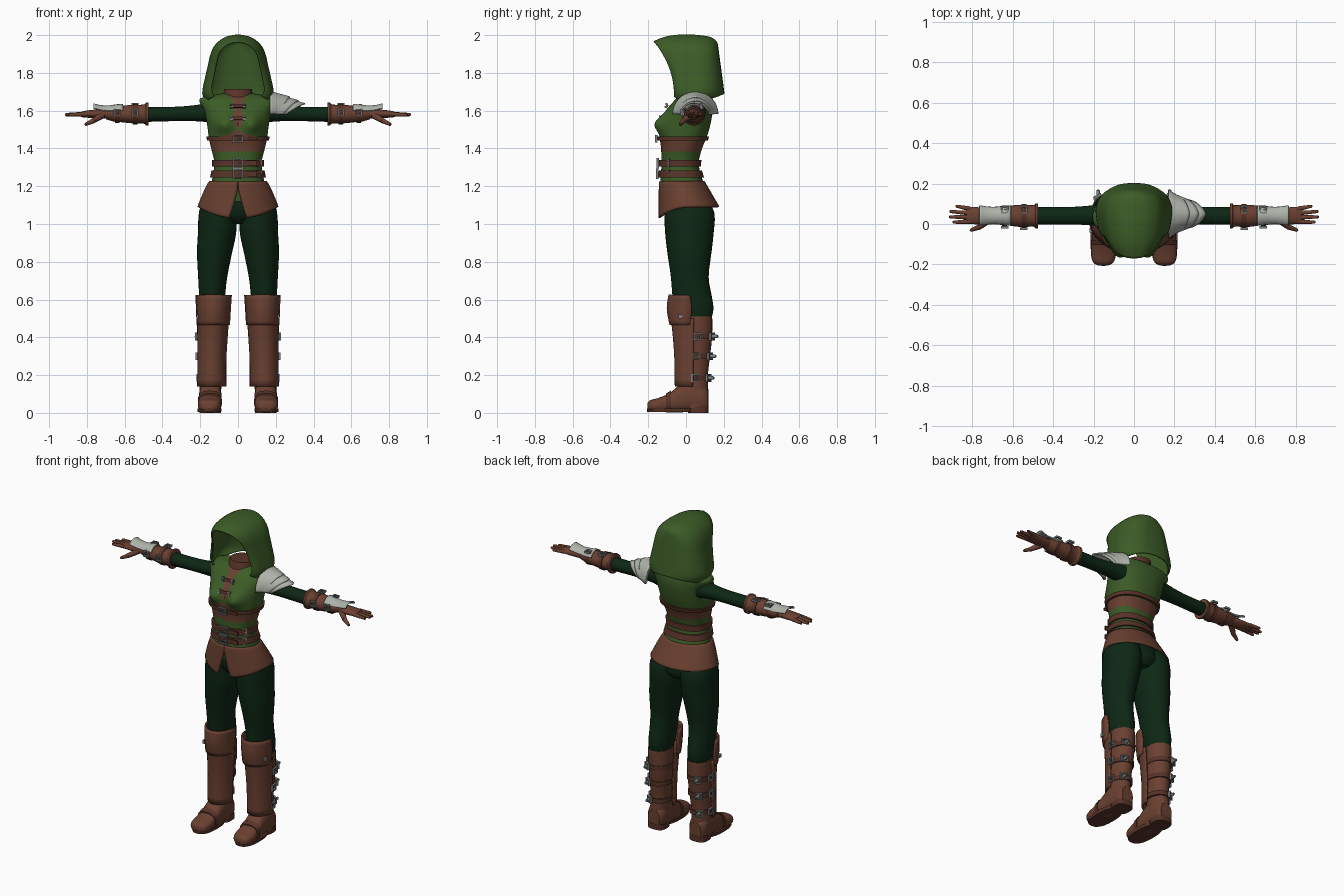
import bpy, bmesh, math
from mathutils import Vector, Matrix

if "Cube" in bpy.data.objects:
    bpy.data.objects.remove(bpy.data.objects["Cube"])


def material(name, r, g, b):
    m = bpy.data.materials.new(name)
    m.diffuse_color = (r, g, b, 1)
    m.use_nodes = True
    m.node_tree.nodes["Principled BSDF"].inputs["Base Color"].default_value = m.diffuse_color
    return m


GREEN = material("leaf green cloth", 0.045, 0.108, 0.02)
DARK = material("deep green cloth", 0.004, 0.02, 0.007)
BROWN = material("brown leather", 0.145, 0.052, 0.031)
BELT = material("dark leather", 0.095, 0.033, 0.021)
SILVER = material("pale plate", 0.42, 0.45, 0.4)
METAL = material("buckle metal", 0.2, 0.22, 0.21)


def finish(name, bm, mats, thick=0):
    bmesh.ops.remove_doubles(bm, verts=bm.verts, dist=0.0002)
    bmesh.ops.recalc_face_normals(bm, faces=bm.faces)
    me = bpy.data.meshes.new(name)
    bm.to_mesh(me)
    bm.free()
    ob = bpy.data.objects.new(name, me)
    bpy.context.collection.objects.link(ob)
    for m in mats if isinstance(mats, (list, tuple)) else [mats]:
        me.materials.append(m)
    if thick:
        mod = ob.modifiers.new("thickness", 'SOLIDIFY')
        mod.thickness, mod.offset = thick, 0
    return ob


def smooth(secs, k):
    """Catmull-Rom resampling of a list of number tuples."""
    out = []
    for i in range(len(secs) - 1):
        a, b, c, d = secs[max(i - 1, 0)], secs[i], secs[i + 1], secs[min(i + 2, len(secs) - 1)]
        for j in range(k):
            t = j / k
            out.append(tuple(q + 0.5 * t * (r - p + t * (2 * p - 5 * q + 4 * r - s + t * (3 * (q - r) + s - p)))
                             for p, q, r, s in zip(a, b, c, d)))
    return out + [tuple(secs[-1])]


def grid(name, rows, mats, closed=False, thick=0):
    """Skin rows of points; closed rows also get end caps."""
    bm = bmesh.new()
    vs = [[bm.verts.new(p) for p in row] for row in rows]
    n = len(rows[0])
    for a, b in zip(vs, vs[1:]):
        for i in range(n if closed else n - 1):
            j = (i + 1) % n
            bm.faces.new((a[i], a[j], b[j], b[i]))
    if closed:
        bm.faces.new(vs[0])
        bm.faces.new(vs[-1])
    return finish(name, bm, mats, thick)


def loft(name, secs, mats, axis='z', k=3, n=24, s=1, power=2.0, arc=None, thick=0):
    """Sections are (position, centre1, centre2, radius1, radius2)."""
    rows = []
    a0, a1 = arc or (0, 360)
    for p, c1, c2, r1, r2 in smooth(secs, k):
        row = []
        for i in range(n + (1 if arc else 0)):
            t = math.radians(a0 + (a1 - a0) * i / n)
            cu, cv = math.cos(t), math.sin(t)
            u = c1 + r1 * math.copysign(abs(cu) ** (2 / power), cu)
            v = c2 + r2 * math.copysign(abs(cv) ** (2 / power), cv)
            x, y, z = {'z': (u, v, p), 'x': (p, u, v), 'y': (u, p, v)}[axis]
            row.append((x * s, y, z))
        rows.append(row)
    return grid(name, rows, mats, not arc, thick)


def rod(name, a, b, r0, r1, mat, s=1):
    a, b = Vector((a[0] * s, *a[1:])), Vector((b[0] * s, *b[1:]))
    bm = bmesh.new()
    m = Matrix.Translation((a + b) / 2) @ (b - a).to_track_quat('Z', 'Y').to_matrix().to_4x4()
    bmesh.ops.create_cone(bm, cap_ends=True, segments=10, radius1=r0, radius2=r1, depth=(b - a).length, matrix=m)
    bmesh.ops.create_icosphere(bm, subdivisions=1, radius=r1, matrix=Matrix.Translation(b))
    return finish(name, bm, mat)


def boxes(name, parts, mat, place):
    """Boxes (centre, size) in a local frame: x across, z up, -y outward."""
    bm = bmesh.new()
    for c, size in parts:
        bmesh.ops.create_cube(bm, size=1, matrix=place @ Matrix.Translation(c) @ Matrix.Diagonal((*size, 1)))
    return finish(name, bm, mat)


def buckle(name, loc, w, h, turn=0, tilt=0):
    t = 0.007
    parts = [((e * w / 2, 0, 0), (t, 0.012, h + t)) for e in (-1, 1)]
    parts += [((0, 0, e * h / 2), (w, 0.012, t)) for e in (-1, 1)] + [((w / 4, -0.004, 0), (w / 2, 0.006, 0.006))]
    boxes(name, parts, METAL, Matrix.Translation(loc) @ Matrix.Rotation(turn, 4, 'Z') @ Matrix.Rotation(tilt, 4, 'X'))


# Tunic body: z, half width, front y, back y
BODY = [(1.12, .16, -.12, .13), (1.2, .145, -.135, .1), (1.27, .131, -.132, .076), (1.33, .126, -.13, .068),
        (1.4, .142, -.132, .085), (1.46, .155, -.138, .11), (1.53, .164, -.13, .13), (1.6, .18, -.105, .14),
        (1.655, .205, -.06, .135), (1.675, .17, -.035, .12), (1.69, .09, -.01, .1)]
BODY = [(z, 0, (f + b) / 2, w, (b - f) / 2) for z, w, f, b in BODY]
DENSE = smooth(BODY, 8)


def bust(x, y, z):
    return 0.045 * math.exp(-((abs(x) - .075) / .05) ** 2 - ((z - 1.53) / .05) ** 2) if y < -.02 else 0


tunic = loft("tunic", BODY, [GREEN, BROWN], k=8, n=72, power=2.3)
for v in tunic.data.vertices:
    v.co.y -= bust(*v.co)
for f in tunic.data.polygons:
    x, y, z = f.center
    under = y < 0.13 and 1.385 < z + 0.1 * max(y, -.03) * (y > 0) < 1.445 + 0.05 * max(0, 1 - abs(x) / .13) * (y < 0)
    placket = y < 0 and abs(x) < .008 + max(0, z - 1.5) * .16 and z > 1.48
    f.material_index = 1 if under or placket else 0


def body_at(z):
    return min(DENSE, key=lambda r: abs(r[0] - z))


def front_y(z):
    r = body_at(z)
    return r[2] - r[4]


# Belts round waist and ribs, with buckles and tips
for name, z, h in (("rib_belt", 1.452, .011), ("upper_belt", 1.322, .018), ("lower_belt", 1.265, .018)):
    ring = []
    for dz, off in ((-h, 0), (-h, .012), (h, .012), (h, 0)):
        _, cx, cy, rx, ry = body_at(z + dz)
        ring.append((z + dz, cx, cy, rx + off, ry + off))
    loft(name, ring, BELT, k=1, n=56, power=2.3)
    y = front_y(z) - .02
    buckle(name + "_buckle", (0, y, z), .05, h * 2 + .012)
    boxes(name + "_tongue", [((.055, 0, 0), (.09, .008, h * 1.5))], BELT, Matrix.Translation((0, y + .008, z)))
    if z < 1.4:
        buckle(name + "_tip", (.112, y + .055, z), .022, h * 2, .75)

# Chest clasps
for z in (1.625, 1.56):
    at = Matrix.Translation((0, front_y(z) - .012, z)) @ Matrix.Rotation(-.35, 4, 'X')
    boxes("chest_clasp", [((0, 0, 0), (.07, .012, .016))], BELT, at)
    boxes("clasp_studs", [((e * .034, -.004, d * .008), (.016, .014, .01)) for e in (-1, 1) for d in (-1, 1)], METAL, at)

# Collar
loft("collar", [(1.62, 0, .03, .1, .08), (1.67, 0, .035, .082, .075), (1.715, 0, .045, .072, .068)], BELT, n=32)

# Hood: arches from face opening to back seam (bottom y, bottom z, top y, top z, half width, curve)
arches = smooth([(-.06, 1.675, -.17, 1.965, .14, 2.2), (-.035, 1.66, -.1, 1.99, .168, 1.8),
                 (.03, 1.65, -.01, 2.0, .182, 1.5), (.09, 1.655, .08, 1.995, .183, 1), (.15, 1.67, .13, 1.985, .15, 1),
                 (.19, 1.685, .158, 1.965, .085, 1), (.2, 1.69, .165, 1.95, 0, 1)], 4)
half = smooth([(.9, 0), (1, .12), (.93, .33), (.84, .54), (.76, .72), (.62, .86), (.34, .965), (0, 1)], 3)
outline = half + [(-x, z) for x, z in half[-2::-1]]
grid("hood", [[(w * x, yb + (yt - yb) * max(z, 0) ** p, zb + (zt - zb) * z) for x, z in outline]
              for yb, zb, yt, zt, w, p in arches], GREEN, thick=.008)

# Flared leather skirt with front slit
rows = []
for i in range(13):
    u = i / 12
    gap = .01 + .26 * max(0, u - .2)
    row = []
    for j in range(65):
        t = -math.pi / 2 + gap + (2 * math.pi - 2 * gap) * j / 64
        hem = 1.09 - .06 * max(0, -math.sin(t)) ** 2
        row.append(((.147 + .063 * u ** .8) * math.cos(t), -.022 + .036 * u + (.116 + .042 * u) * math.sin(t),
                    1.225 + (hem - 1.225) * u))
    rows.append(row)
grid("leather_skirt", rows, BROWN, thick=.01)
loft("pelvis", [(1.0, 0, .03, .05, .08), (1.05, 0, .02, .14, .12), (1.17, 0, 0, .14, .11)], DARK)

# Layered shoulder plate on one side
for k, (length, lift) in enumerate(((.185, 0), (.15, .007), (.105, .014))):
    rows = []
    for i in range(9):
        u = i / 8
        row = []
        for j in range(25):
            t = j / 12 - 1
            a = math.radians(88) * t
            row.append((.17 + length * u * (1 - .55 * abs(t) ** 1.4), .05 + (.105 + lift - .035 * u) * math.sin(a),
                        1.578 + (.108 + lift - .05 * u * length / .185) * math.cos(a)))
        rows.append(row)
    grid("shoulder_plate_%d" % (k + 1), rows, SILVER, thick=.007)

for s in (-1, 1):
    # Arm, bracer, straps and hand
    loft("sleeve", [(.14, .045, 1.59, .06, .055), (.2, .043, 1.588, .05, .045), (.32, .041, 1.583, .043, .038),
                    (.5, .04, 1.58, .043, .04)], DARK, 'x', s=s)
    loft("bracer", [(.475, .04, 1.582, .062, .06), (.487, .04, 1.582, .062, .06), (.5, .04, 1.582, .053, .05),
                    (.56, .04, 1.582, .055, .049), (.63, .042, 1.582, .048, .042), (.65, .042, 1.584, .049, .044),
                    (.7, .042, 1.585, .036, .03)], BROWN, 'x', s=s)
    for x, r in ((.545, .058), (.64, .051)):
        loft("bracer_strap", [(x - .012, .041, 1.582, r, r - .004), (x + .012, .041, 1.582, r, r - .004)],
             BELT, 'x', k=1, s=s)
        buckle("bracer_buckle", (x * s, .041 - r - .006, 1.59), .03, .03)
        buckle("bracer_top_buckle", (x * s, .07, 1.58 + r - .004), .03, .03, 0, -math.pi / 2)
    loft("wrist_plate", [(.61, .042, 1.585, .05, .048), (.68, .042, 1.585, .043, .04), (.725, .042, 1.59, .044, .036),
                         (.765, .043, 1.6, .05, .035)], SILVER, 'x', s=s, arc=(20, 160), thick=.007)
    loft("hand", [(.67, .042, 1.585, .032, .028), (.74, .04, 1.583, .04, .024), (.8, .042, 1.582, .043, .019),
                  (.83, .043, 1.58, .04, .014)], BROWN, 'x', s=s)
    for i, tip in enumerate((.9, .917, .915, .885)):
        y = .012 + .021 * i
        rod("finger", (.81, y, 1.582), (tip - .008, y * 1.25 - .006, 1.577 + .003 * (i % 2)), .0125, .008, BROWN, s)
    rod("thumb_base", (.72, .02, 1.575), (.765, -.015, 1.547), .019, .014, BROWN, s)
    rod("thumb_tip", (.765, -.015, 1.547), (.805, -.03, 1.528), .014, .009, BROWN, s)

    # Trouser leg
    loft("trouser_leg", [(1.16, .095, .0, .085, .1), (1.06, .107, .018, .1, .132), (.95, .111, .018, .101, .128),
                         (.85, .124, .018, .093, .117), (.72, .134, .02, .077, .1), (.62, .137, .032, .069, .104),
                         (.56, .138, .042, .068, .103), (.51, .138, .05, .064, .088), (.45, .138, .05, .058, .07)],
         DARK, s=s, n=32)
    # Boot shaft, shin guard and knee guard
    loft("boot_shaft", [(.51, .138, .055, .07, .083), (.495, .138, .055, .071, .084), (.4, .138, .052, .069, .086),
                        (.3, .14, .044, .065, .083), (.2, .143, .04, .059, .076), (.12, .146, .045, .057, .073),
                        (.025, .147, .05, .056, .068)], BROWN, s=s, n=28)
    loft("shin_guard", [(.5, .132, .042, .08, .118), (.4, .135, .042, .076, .107), (.28, .138, .04, .072, .097),
                        (.14, .139, .038, .073, .093)], BROWN, s=s, arc=(180, 360), thick=.009)
    loft("knee_guard", [(.625, .129, .03, .092, .118), (.55, .13, .042, .088, .139), (.465, .131, .03, .084, .112)],
         BROWN, s=s, n=8, arc=(185, 355), thick=.01)
    boxes("knee_rivet", [((0, 0, 0), (.012, .022, .022))], METAL, Matrix.Translation((.215 * s, -.03, .51)))
    for z, cy, rx, ry in ((.405, .052, .074, .092), (.3, .044, .071, .09), (.185, .04, .066, .084)):
        loft("boot_strap", [(z - .014, .14, cy, rx, ry), (z + .014, .14, cy, rx, ry)], BELT, k=1, n=28, s=s)
        for a in (5, 60):
            t = math.radians(a)
            turn = math.pi / 2 + t
            buckle("boot_buckle", (s * (.14 + (rx + .007) * math.cos(t)), cy + (ry + .007) * math.sin(t), z),
                   .036, .034, turn if s > 0 else -turn)
        rod("strap_end", (.175, cy + ry - .01, z), (.178, cy + ry + .02, z), .011, .009, METAL, s)
    # Foot, instep band, sole and heel
    loft("boot_foot", [(.117, .147, .065, .04, .055), (.09, .147, .075, .056, .07), (.03, .147, .085, .059, .08),
                       (-.03, .147, .076, .06, .073), (-.09, .149, .053, .06, .05), (-.15, .151, .042, .062, .036),
                       (-.19, .152, .038, .05, .029), (-.205, .153, .034, .025, .016)], BROWN, 'y', s=s, power=2.6)
    loft("instep_band", [(-.105, .149, .053, .064, .05), (-.08, .149, .06, .064, .058)], BELT, 'y', k=1, s=s, power=2.6)
    loft("boot_sole", [(.004, .151, -.08, .062, .125), (.024, .151, -.08, .065, .128)], BELT, k=1, s=s, power=2.5)
    loft("boot_heel", [(0, .147, .065, .056, .055), (.035, .147, .065, .057, .055)], BELT, k=1, s=s, power=3)

# Smooth shading with crisp edges
bpy.ops.object.select_all(action='SELECT')
bpy.context.view_layer.objects.active = tunic
bpy.ops.object.shade_smooth_by_angle(angle=math.radians(38))
